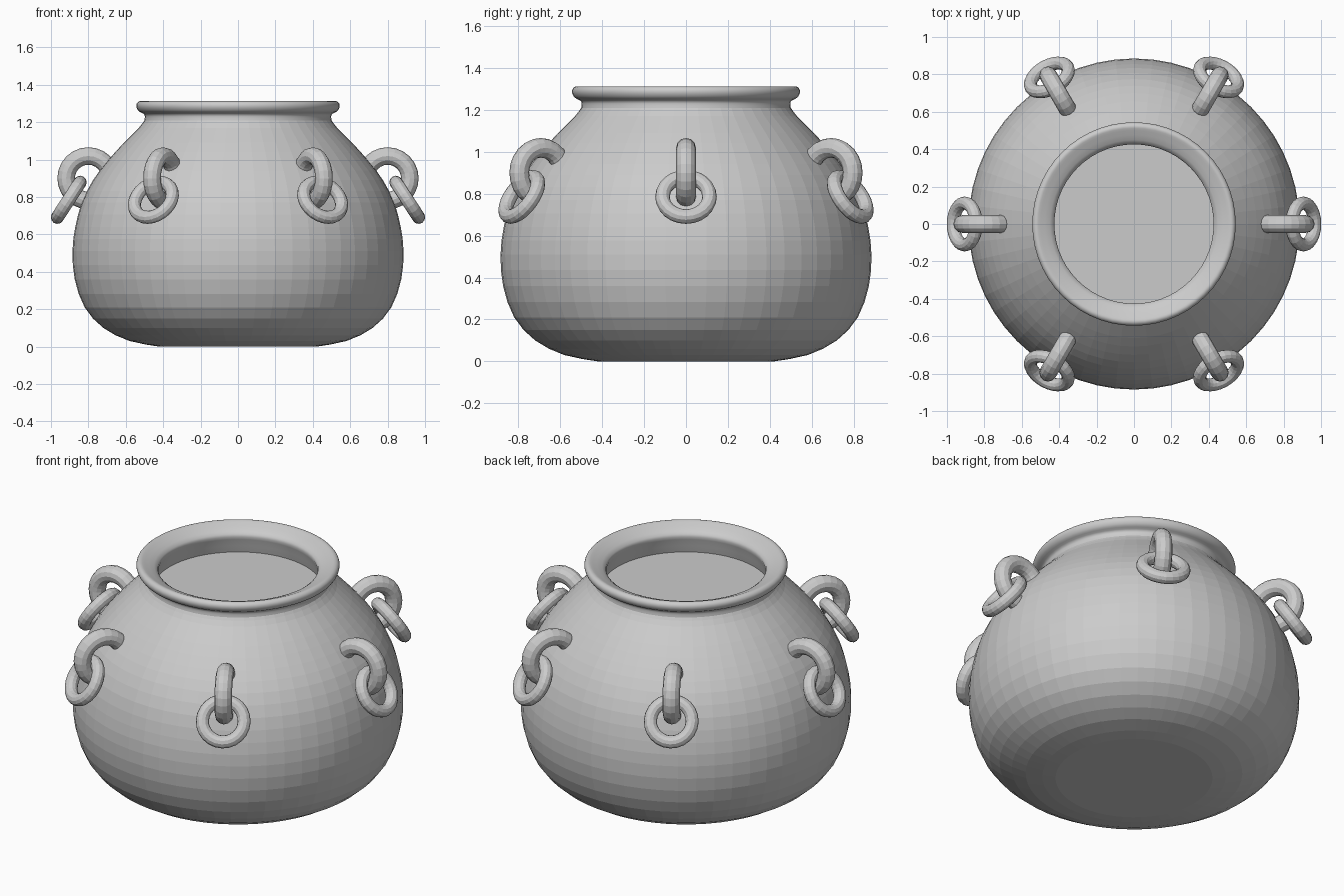
import bpy, math
from mathutils import Vector, Matrix

old = bpy.data.objects.get("Cube")
if old:
    bpy.data.objects.remove(old, do_unlink=True)

iron = bpy.data.materials.new("grey_iron")
iron.use_nodes = True
iron.diffuse_color = (0.6, 0.6, 0.6, 1)
iron.node_tree.nodes["Principled BSDF"].inputs["Base Color"].default_value = iron.diffuse_color


def smooth_profile(points, steps):
    """Catmull-Rom curve through (radius, height) points."""
    pts = [Vector(p) for p in points]
    pts = [pts[0]] + pts + [pts[-1]]
    curve = []
    for a, b, c, d in zip(pts, pts[1:], pts[2:], pts[3:]):
        for i in range(steps):
            t = i / steps
            curve.append(0.5 * (2 * b + (c - a) * t + (2 * a - 5 * b + 4 * c - d) * t ** 2
                                + (3 * b - a - 3 * c + d) * t ** 3))
    return curve + [pts[-1]]


def lathe(name, profile, sides, cap_start=False, cap_end=False):
    """Turn a profile around z, optionally closing its ends with flat discs."""
    verts, faces = [], []
    for r, z in profile:
        for s in range(sides):
            a = math.tau * s / sides
            verts.append((r * math.cos(a), r * math.sin(a), z))
    for row in range(len(profile) - 1):
        for s in range(sides):
            n = (s + 1) % sides
            low, high = row * sides, (row + 1) * sides
            faces.append((low + s, low + n, high + n, high + s))
    if cap_start:
        faces.append(tuple(reversed(range(sides))))
    if cap_end:
        faces.append(tuple(range(len(verts) - sides, len(verts))))
    mesh = bpy.data.meshes.new(name)
    mesh.from_pydata(verts, [], faces)
    mesh.materials.append(iron)
    obj = bpy.data.objects.new(name, mesh)
    bpy.context.collection.objects.link(obj)
    return obj


def ring(name, matrix, major, minor):
    bpy.ops.mesh.primitive_torus_add(major_radius=major, minor_radius=minor,
                                     major_segments=24, minor_segments=12)
    obj = bpy.context.object
    obj.name = name
    obj.data.materials.append(iron)
    obj.matrix_world = matrix


# Round belly up to the neck
belly = [(0.42, 0), (0.58, 0.03), (0.72, 0.1), (0.82, 0.21), (0.873, 0.36), (0.885, 0.51),
         (0.87, 0.64), (0.835, 0.77), (0.775, 0.89), (0.7, 0.99), (0.61, 1.09), (0.53, 1.17),
         (0.5, 1.21)]
lathe("pot_body", smooth_profile(belly, 2), 56, cap_start=True)

# Flared lip, sloping inward to the mouth, with the filling as its flat floor
lip = [(0.5, 1.21), (0.5, 1.24), (0.53, 1.258), (0.543, 1.28), (0.541, 1.3), (0.525, 1.312),
       (0.5, 1.306), (0.43, 1.27), (0.435, 1.22), (0.45, 1.155)]
rim = lathe("pot_lip", smooth_profile(lip, 3), 56)
rim.data.shade_smooth()
lathe("filling", [(0.45, 1.155)], 56, cap_end=True)

# Six fixed loops around the shoulder, each with a hanging ring
for i in range(6):
    turn = Matrix.Rotation(math.tau * i / 6, 4, "Z")
    upright = Matrix.Translation((0.8, 0, 0.9)) @ Matrix.Rotation(math.pi / 2, 4, "X")
    tilted = Matrix.Translation((0.905, 0, 0.785)) @ Matrix.Rotation(math.radians(57), 4, "Y")
    ring(f"handle_loop_{i + 1}", turn @ upright, 0.119, 0.047)
    ring(f"hanging_ring_{i + 1}", turn @ tilted, 0.112, 0.035)
